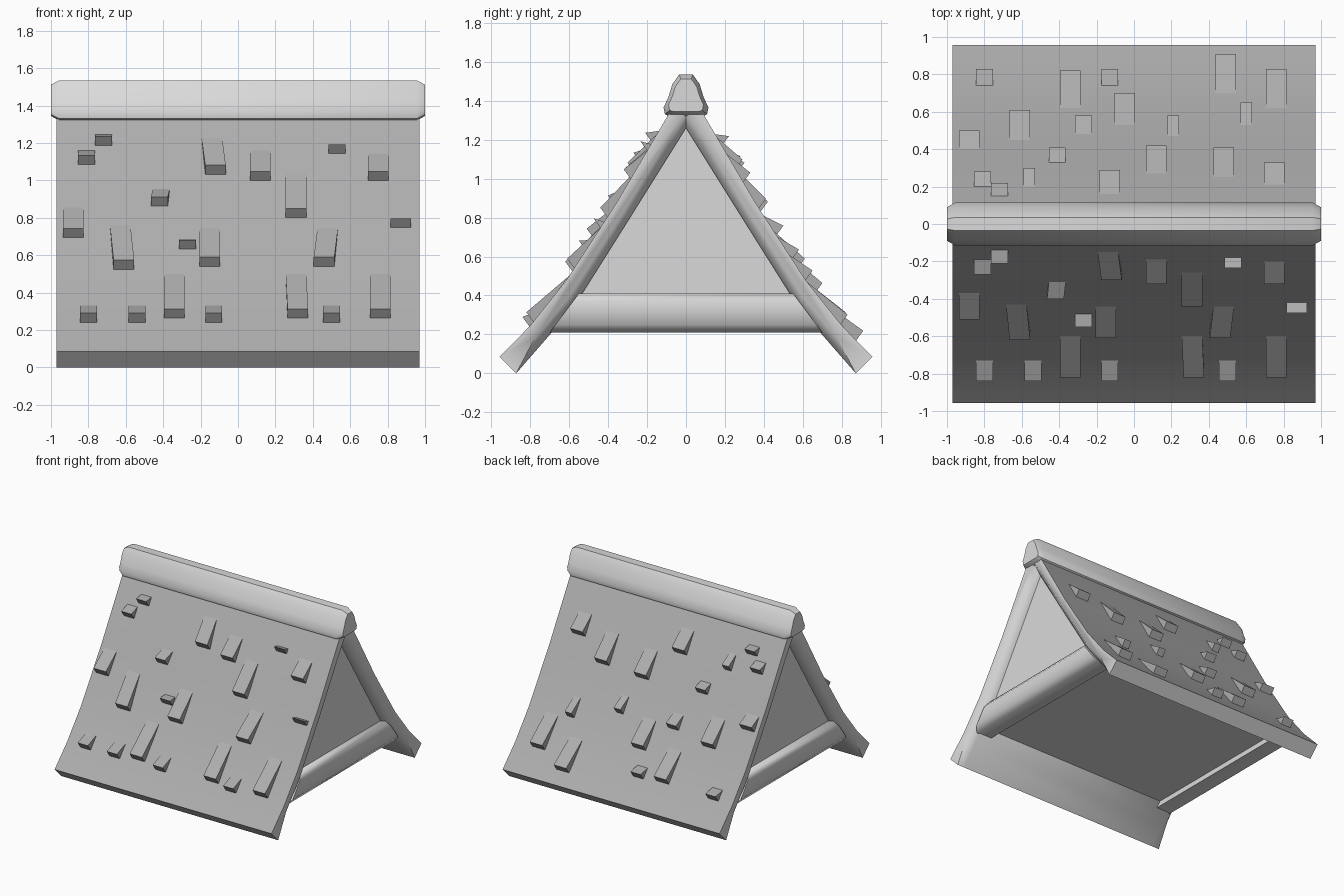
import bpy, bmesh, math
from mathutils import Vector

cube = bpy.data.objects.get("Cube")
if cube:
    bpy.data.objects.remove(cube, do_unlink=True)


def make_material(name, value):
    material = bpy.data.materials.new(name)
    material.use_nodes = True
    colour = (value, value, value, 1)
    material.diffuse_color = colour
    material.node_tree.nodes["Principled BSDF"].inputs["Base Color"].default_value = colour
    return material


pale_grey = make_material("pale_grey", .7)
mid_grey = make_material("mid_grey", .42)


def add_loft(bm, rings):
    """Skin a row of matching closed rings and cap both ends."""
    rows = [[bm.verts.new(point) for point in ring] for ring in rings]
    count = len(rows[0])
    for first, second in zip(rows, rows[1:]):
        for i in range(count):
            j = (i + 1) % count
            bm.faces.new((first[i], first[j], second[j], second[i]))
    bm.faces.new(rows[0])
    bm.faces.new(rows[-1][::-1])


def finish(name, bm, materials, smooth_angle=None):
    """Make the object; a second material goes on the upward faces."""
    bmesh.ops.recalc_face_normals(bm, faces=bm.faces)
    bm.normal_update()
    for face in bm.faces:
        face.material_index = int(len(materials) > 1 and face.normal.z > .1)
    mesh = bpy.data.meshes.new(name)
    bm.to_mesh(mesh)
    bm.free()
    for material in materials:
        mesh.materials.append(material)
    obj = bpy.data.objects.new(name, mesh)
    bpy.context.collection.objects.link(obj)
    if smooth_angle:
        bpy.ops.object.select_all(action='DESELECT')
        obj.select_set(True)
        bpy.context.view_layer.objects.active = obj
        bpy.ops.object.shade_smooth_by_angle(angle=math.radians(smooth_angle))


def loft(name, sections, materials, smooth_angle=None):
    """Loft (x, yz profile) sections along the ridge direction."""
    bm = bmesh.new()
    add_loft(bm, [[(x, y, z) for y, z in profile] for x, profile in sections])
    finish(name, bm, materials, smooth_angle)


def mirrored(half):
    """Complete a half profile that runs from the +y side to the middle."""
    return half + [(-y, z) for y, z in reversed(half) if y > 0]


# Flared roof: one arch-shaped shell with softened inner end edges
outer = [(.957, .085), (.80, .245), (.62, .47), (.36, .87), (.09, 1.33), (0, 1.45)]
inner = [(.872, 0), (.75, .14), (.58, .335), (.30, .78), (.09, 1.116), (0, 1.26)]
slim = [inner[0]] + [tuple(Vector(a).lerp(Vector(b), .45))
                     for a, b in zip(inner[1:], outer[1:])]
full_arch = mirrored(outer) + mirrored(inner)[::-1]
slim_arch = mirrored(outer) + mirrored(slim)[::-1]
loft("roof_shell", [(-.97, slim_arch), (-.91, full_arch),
                    (.91, full_arch), (.97, slim_arch)], [pale_grey, mid_grey], 65)

# Gable panels and attic floor as one closed core
core = mirrored([(.67, .25), (.59, .335), (0, 1.265)])
loft("gable_core", [(-.90, core), (.90, core)], [pale_grey])

# Tie beam across each gable
beam = mirrored([(.70, .21), (.55, .41)])
beam_face = mirrored([(.67, .25), (.58, .37)])
for side, name in ((1, "left_tie_beam"), (-1, "right_tie_beam")):
    loft(name, [(side * .80, beam), (side * .93, beam), (side * .96, beam_face)],
         [pale_grey], 65)

# Ridge cap with tapered ends
cap = mirrored([(.085, 1.32), (.108, 1.33), (.115, 1.365), (.09, 1.42),
                (.07, 1.485), (.035, 1.535)])
middle = 1.43
cap_end = [(y * .78, middle + (z - middle) * .78) for y, z in cap]
loft("ridge_cap", [(-1, cap_end), (-.955, cap), (.955, cap), (1, cap_end)],
     [pale_grey], 44)


# Raised shingles: wedges that lift off the slope at their lower end
def roof_height(y):
    for (y_low, z_low), (y_high, z_high) in zip(outer, outer[1:]):
        if y >= y_high:
            return z_low + (z_high - z_low) * (y_low - y) / (y_low - y_high)
    return outer[-1][1]


def add_shingle(bm, side, width, x, top, bottom, twist=0):
    x, top, bottom, twist = (value / 100 for value in (x, top, bottom, twist))
    foot = max(bottom - .035, top + .02)
    sink = .005
    wedge = [(top, roof_height(top), 0),
             (foot - sink, roof_height(foot) - sink, twist),
             (foot + .035, roof_height(foot) + .05, twist)]
    add_loft(bm, [[(x + shift + edge * width / 2, side * y, z)
                   for y, z, shift in wedge] for edge in (-1, 1)])


# Hundredths of a unit: x, upper y, lower y, optional sideways twist
front_shingles = {
    .09: [(-80, 73, 84), (-54, 73, 84), (-13, 73, 84), (50, 73, 84),
          (-27, 48, 55), (-41, 31, 40, -1), (-81, 19, 27), (-72, 14, 21),
          (53, 18, 23)],
    .11: [(-34, 60, 82), (31, 60, 82, 1), (76, 60, 82), (-88, 37, 51),
          (-63, 43, 62, 2), (-15, 44, 61), (48, 44, 61, -2), (87, 42, 46),
          (31, 26, 44), (-14, 15, 30, 2), (12, 19, 32), (75, 20, 32)],
}
back_shingles = {
    .06: [(21, 47, 58), (60, 53, 65), (-56, 20, 30)],
    .09: [(-80, 74, 83), (-13, 74, 83), (-27, 48, 58), (-41, 33, 41),
          (-81, 20, 28), (-72, 15, 22)],
    .11: [(-34, 62, 82), (49, 70, 91), (76, 62, 83), (-88, 40, 50),
          (-61, 45, 61), (-5, 53, 70), (12, 27, 42), (48, 25, 41),
          (-13, 16, 29), (75, 21, 33)],
}
for name, side, groups in (("front_shingles", -1, front_shingles),
                           ("back_shingles", 1, back_shingles)):
    bm = bmesh.new()
    for width, places in groups.items():
        for place in places:
            add_shingle(bm, side, width, *place)
    finish(name, bm, [mid_grey])
